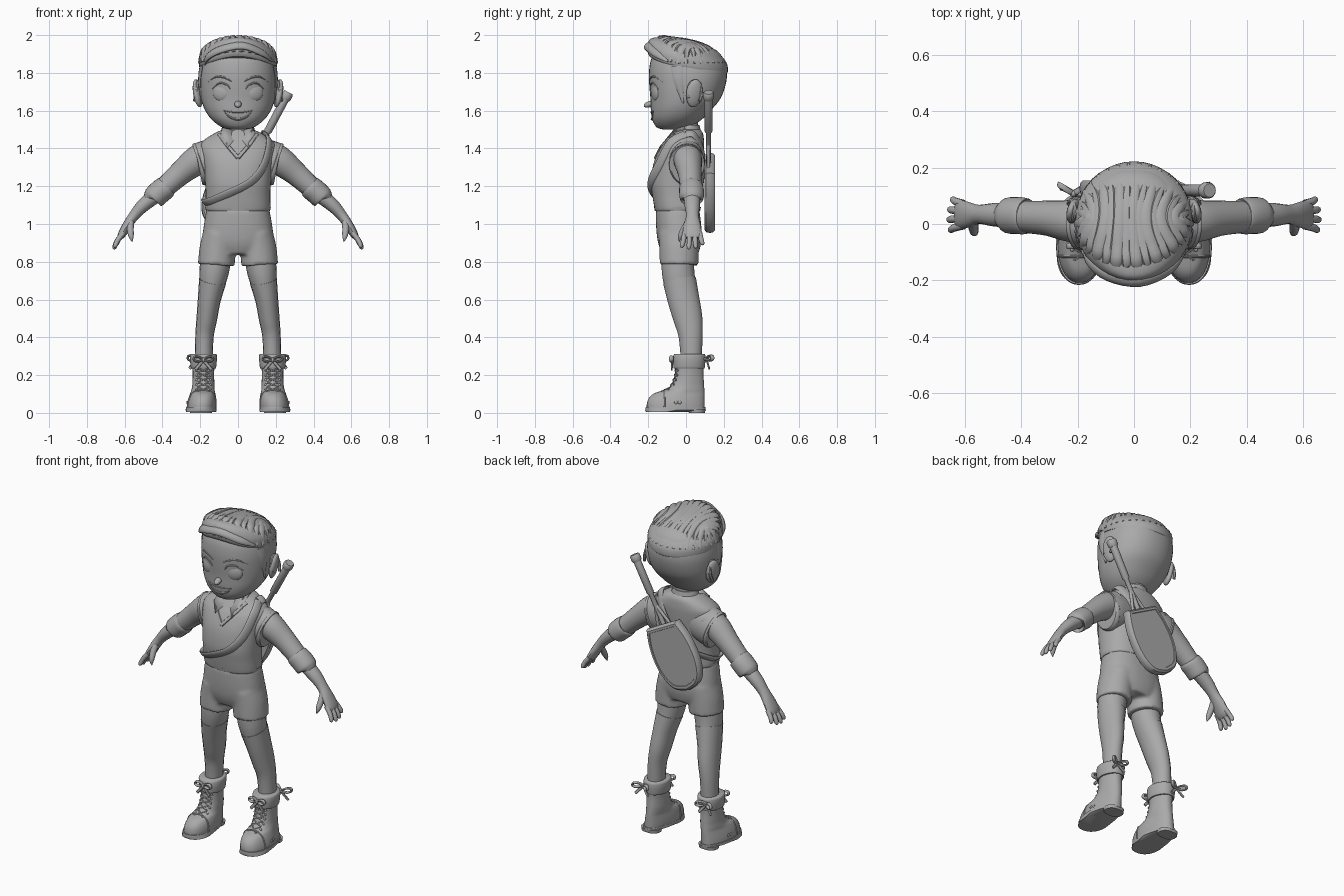
import bpy, bmesh
from math import sin, cos, pi, radians, sqrt
from mathutils import Vector, Matrix
from mathutils.bvhtree import BVHTree

old = bpy.data.objects.get("Cube")
if old:
    bpy.data.objects.remove(old)

clay = bpy.data.materials.new("plain_grey")
clay.use_nodes = True
GREY = (0.4, 0.4, 0.4, 1)
clay.diffuse_color = GREY
clay.node_tree.nodes["Principled BSDF"].inputs["Base Color"].default_value = GREY


def finish(name, bm, mirror=False, angle=40):
    """Turn a bmesh into a shaded, optionally mirrored, object."""
    bmesh.ops.recalc_face_normals(bm, faces=bm.faces)
    me = bpy.data.meshes.new(name)
    bm.to_mesh(me)
    bm.free()
    me.materials.append(clay)
    me.shade_smooth()
    me.set_sharp_from_angle(angle=radians(angle))
    ob = bpy.data.objects.new(name, me)
    bpy.context.collection.objects.link(ob)
    if mirror:
        ob.modifiers.new("mirror", "MIRROR")
    return ob


def spline(rows, steps):
    """Catmull-Rom interpolation of rows of numbers."""
    rows = [Vector(r) for r in rows]
    out = []
    for i in range(len(rows) - 1):
        a, b, c, d = rows[max(i - 1, 0)], rows[i], rows[i + 1], rows[min(i + 2, len(rows) - 1)]
        for k in range(steps):
            t = k / steps
            out.append(b + (c - a) * (t / 2) + (a * 2 - b * 5 + c * 4 - d) * (t * t / 2)
                       + (b * 3 - a - c * 3 + d) * (t ** 3 / 2))
    return out + [rows[-1]]


def skin(bm, rings):
    """Join rings of points with quads and close both ends."""
    loops = [[bm.verts.new(p) for p in ring] for ring in rings]
    n = len(loops[0])
    for lo, hi in zip(loops, loops[1:]):
        for i in range(n):
            bm.faces.new((lo[i], lo[(i + 1) % n], hi[(i + 1) % n], hi[i]))
    bm.faces.new(loops[0])
    bm.faces.new(loops[-1])


def loft(name, rows, mirror=False, hub=None, sides=16, steps=4, bm=None):
    """Tube through rows (x, y, z, radius_a, radius_b); b faces away from hub, or along y."""
    path = spline(rows, steps)
    pts = [Vector(r[:3]) for r in path]
    rings = []
    for i, p in enumerate(pts):
        t = (pts[min(i + 1, len(pts) - 1)] - pts[max(i - 1, 0)]).normalized()
        ref = p - Vector(hub) if hub else Vector((0, 1, 0))
        a = ref.cross(t).normalized()
        b = t.cross(a)
        ra, rb = max(path[i][3], .001), max(path[i][4], .001)
        rings.append([p + a * ra * cos(2 * pi * k / sides) + b * rb * sin(2 * pi * k / sides)
                      for k in range(sides)])
    own = bm is None
    bm = bmesh.new() if own else bm
    skin(bm, rings)
    return finish(name, bm, mirror) if own else None


def stack(name, rows, cx=0.0, power=2.0, heel=0.0, warp=None, mirror=False, sides=40, steps=4, bm=None):
    """Horizontal slices (z, y_front, y_back, half_width), from bottom to top."""
    rings = []
    for z, yf, yb, rx in spline(rows, steps):
        ring = []
        for k in range(sides):
            c, s = cos(2 * pi * k / sides), sin(2 * pi * k / sides)
            c, s = [abs(v) ** (2 / power) * (1 if v > 0 else -1) for v in (c, s)]
            p = Vector((cx + c * rx * (1 - heel * max(s, 0)), (yf + yb) / 2 + s * (yb - yf) / 2, z))
            ring.append(warp(p) if warp else p)
        rings.append(ring)
    own = bm is None
    bm = bmesh.new() if own else bm
    skin(bm, rings)
    return finish(name, bm, mirror) if own else None


def ball(name, loc, size, rot=(0, 0, 0), mirror=False):
    bm = bmesh.new()
    bmesh.ops.create_uvsphere(bm, u_segments=24, v_segments=14, radius=1)
    turn = Matrix.Rotation(rot[0], 4, "X") @ Matrix.Rotation(rot[1], 4, "Y") @ Matrix.Rotation(rot[2], 4, "Z")
    bm.transform(Matrix.Translation(loc) @ turn @ Matrix.Diagonal((*size, 1)))
    return finish(name, bm, mirror)


def tree(ob):
    return BVHTree.FromPolygons([v.co for v in ob.data.vertices], [p.vertices for p in ob.data.polygons])


def on_front(surf, x, z, off=0.0):
    hit = surf.ray_cast(Vector((x, -1, z)), Vector((0, 1, 0)))[0]
    return (x, (hit.y if hit else -.1) - off, z)


def around(surf, hub, p, off):
    """Move p along its line from hub until it lies on the outside of a surface."""
    d = (Vector(p) - Vector(hub)).normalized()
    hit = surf.ray_cast(Vector(hub) + d, -d)[0]
    return (hit if hit else Vector(hub) + d * .2) + d * off


# Head, face and ears
HEAD = (0, 0, 1.75)
head = stack("head", [(1.5, -.12, -.02, .04), (1.512, -.155, .02, .085), (1.55, -.178, .08, .137),
                      (1.6, -.186, .13, .173), (1.66, -.188, .18, .195), (1.73, -.194, .208, .204),
                      (1.8, -.196, .217, .204), (1.87, -.185, .2, .188), (1.92, -.15, .16, .15),
                      (1.955, -.07, .08, .07)], power=2.15)
face = tree(head)
loft("neck", [(0, .01, 1.42, .075, .07), (0, .005, 1.5, .065, .062), (0, 0, 1.56, .065, .062)])
ball("nose", (0, -.195, 1.634), (.019, .03, .016), (.35, 0, 0))
ball("eyes", (.09, -.161, 1.695), (.046, .018, .045), (0, 0, .35), True)


def face_line(name, pts, r, mirror=False):
    loft(name, [(*on_front(face, x, z), r * w, r * w) for x, z, w in pts], mirror, HEAD, 8)


face_line("upper_eyelids", [(.04, 1.71, .4), (.06, 1.737, 1), (.1, 1.746, 1), (.138, 1.715, .5)], .005, True)
face_line("eyebrows", [(.035, 1.757, .6), (.08, 1.778, 1.2), (.12, 1.778, 1), (.16, 1.752, .3)], .0045, True)
face_line("upper_lip", [(-.08, 1.603, .4), (-.04, 1.594, 1), (0, 1.592, 1), (.04, 1.594, 1), (.08, 1.603, .4)], .004)
face_line("lower_lip", [(-.075, 1.6, .4), (-.045, 1.568, 1), (0, 1.555, 1.5), (.045, 1.568, 1), (.075, 1.6, .4)], .005)
ball("ears", (.213, .045, 1.692), (.022, .045, .075), (-.12, .15, .3), True)
rim = [(.222 - .012 * sin(a), .047 + .036 * cos(a), 1.695 + .062 * sin(a), .009, .009)
       for a in [pi * (k / 5 - .25) for k in range(8)]]
loft("ear_rims", rim, True, (.1, .045, 1.69), 8)
burn = [around(face, HEAD, p, .003) for p in [(.2, -.05, 1.84), (.2, -.04, 1.76), (.19, -.015, 1.64)]]
loft("sideburns", [(*p, w, .006) for p, w in zip(burn, (.033, .026, .004))], True, HEAD, 8)


# Hair: swept cap, overlapping strands and a raised fringe
def hairline(p):
    p.z += -.16 * p.y + .03 * max(0, -p.y / .2) ** 4
    return p


cap = stack("hair_cap", [(1.83, -.194, .216, .204), (1.845, -.203, .222, .207), (1.885, -.203, .216, .204),
                         (1.928, -.187, .178, .174), (1.956, -.147, .115, .125), (1.968, -.09, .05, .06)], warp=hairline)
scalp = tree(cap)


def strand(start, bend, end, width):
    rows = []
    for k in range(11):
        t = k / 10
        p, q = [a * (1 - t) ** 2 + b * 2 * t * (1 - t) + c * t * t for a, b, c in zip(start, bend, end)]
        up = sqrt(max(0, 1 - p * p - q * q)) + .48 + .32 * max(0, -q) ** 2
        hit = around(scalp, HEAD, Vector(HEAD) + Vector((p, q, up)), .001)
        w = sin(pi * (.1 + .86 * t)) ** .7
        rows.append((*hit, width * w, .013 * w))
    loft("hair_strand", rows, hub=HEAD, sides=8, steps=2)


for i in range(16):
    f = i / 15
    a, b = pi * (1.0 + f), pi * (.93 - .86 * f)
    strand((cos(a), sin(a)), (cos(a) * .75 - .25 * sin(pi * f), .1), (cos(b), sin(b)), (.03, .022)[i % 2])
lock = [(.185, -.1, 1.865, .006), (.13, -.16, 1.905, .018), (.02, -.188, 1.93, .02),
        (-.09, -.175, 1.915, .02), (-.16, -.125, 1.88, .018), (-.192, -.07, 1.84, .005)]
loft("fringe", [(*around(scalp, HEAD, r[:3], .002), r[3] * 1.2, r[3] * .7) for r in lock], hub=HEAD, sides=12)

# Vest with collar, neckline and armholes
CHEST = (0, -.04, 1.3)
vest = stack("vest", [(1.07, -.162, .07, .166), (1.085, -.167, .075, .172), (1.15, -.178, .075, .171),
                      (1.22, -.186, .08, .174), (1.32, -.172, .09, .184), (1.4, -.138, .095, .2),
                      (1.44, -.11, .095, .185), (1.48, -.08, .09, .125), (1.5, -.06, .075, .08)], power=2.3)
body = tree(vest)
loft("vest_shoulders", [(.09, 0, 1.345, .11, .085), (.16, .003, 1.33, .114, .092), (.2, .005, 1.316, .112, .09)],
     True, sides=28)
loft("armhole_trim", [(.188, .005, 1.32, .108, .088), (.194, .005, 1.318, .116, .095), (.206, .005, 1.314, .115, .093),
                      (.21, .005, 1.313, .106, .086)], True, sides=28, steps=2)
loft("neckline_trim", [(*on_front(body, x, z), .011, .008) for x, z in [(.1, 1.475), (.06, 1.42), (.0, 1.35)]],
     True, CHEST, 8)
loft("waistband", [(0, -.045, 1.07, .17, .12), (0, -.045, 1.09, .174, .124)], sides=40)
bm = bmesh.new()
flap = [bm.verts.new(p) for p in [(.005, -.085, 1.465), on_front(body, .055, 1.405, .012),
                                  on_front(body, .095, 1.455, .012), (.085, -.01, 1.515), (.06, -.045, 1.525)]]
bm.faces.new(flap)
collar = finish("collar_flaps", bm, True)
collar.modifiers.new("thickness", "SOLIDIFY").thickness = .012
loft("collar_band", [(0, .005, 1.485, .085, .075), (0, .005, 1.525, .072, .066)], sides=28)

# Shorts, blended from hips and two legs
bm = bmesh.new()
stack("", [(.84, -.125, .065, .14), (.9, -.148, .08, .185), (.98, -.158, .082, .183), (1.08, -.16, .07, .166)],
      power=2.3, bm=bm)
for s in (1, -1):
    loft("", [(.095 * s, -.037, .95, .09, .108), (.108 * s, -.036, .87, .096, .105), (.115 * s, -.036, .782, .098, .104)],
         sides=24, bm=bm)
shorts = finish("shorts", bm)
fuse = shorts.modifiers.new("fuse", "REMESH")
fuse.mode, fuse.voxel_size, fuse.use_smooth_shade = "VOXEL", .01, True
soft = shorts.modifiers.new("soften", "SMOOTH")
soft.factor, soft.iterations = .5, 6

# Legs and stockings
loft("thighs", [(.112, -.045, .86, .085, .085), (.126, -.042, .75, .078, .086), (.138, -.03, .67, .066, .083)], True)
loft("stockings", [(.134, -.034, .7, .073, .088), (.152, -.013, .6, .061, .084), (.165, .01, .5, .055, .077),
                   (.177, .024, .41, .049, .064), (.182, .028, .28, .047, .055)], True)

# Boots with soles, cuffs, toe caps, laces and bows
boot = [(.02, -.208, .098, .078), (.05, -.207, .098, .078), (.08, -.195, .098, .073), (.105, -.165, .098, .066),
        (.125, -.105, .097, .061), (.16, -.073, .095, .058), (.22, -.057, .092, .057), (.3, -.058, .098, .063)]


def lean(p):
    p.x -= .012 * min(1, p.z / .15)
    return p


uppers = stack("boots", boot, .195, 2.3, .25, lean, True)
shoe = tree(uppers)
stack("soles", [(.004, -.211, .0, .079), (.014, -.216, .105, .082), (.03, -.213, .103, .081)], .195, 2.3, .25, None, True, steps=1)
stack("heels", [(0, .015, .1, .058), (.02, .01, .104, .06)], .195, 2.6, .1, None, True, steps=1)
stack("boot_cuffs", [(.235, -.064, .097, .064), (.245, -.067, .1, .068), (.3, -.068, .104, .072), (.312, -.06, .098, .066)],
      .183, 2.2, .1, None, True, steps=2)
seam = [around(shoe, (.195, -.1, .02), (.195 + .08 * cos(a), -.115, .02 + .1 * sin(a)), .0) for a in
        [pi * k / 8 for k in range(9)]]
loft("toe_cap_seam", [(*p, .005, .005) for p in seam], True, (.195, -.1, 0), 8, 2)
for k in range(5):
    z = .125 + k * .025
    for d in (1, -1):
        ends = [on_front(shoe, .183 + e * .03, z + d * e * .011, .001) for e in (-1, 0, 1)]
        loft("lace", [(*p, .004, .004) for p in ends], True, None, 6, 2)
        ball("eyelet", on_front(shoe, .183 + d * .036, z, 0), (.007, .005, .007), mirror=True)
for k in range(2):
    ball("side_stud", around(shoe, (.195, -.05, .055), (.3, -.055 + k * .03, .055), 0), (.005, .009, .009), mirror=True)


def bow(name, c, size, y):
    """Two flat loops and two tails around a knot, swept towards y."""
    x, cy, z = c
    ball(name + "_knot", c, (size * .3, size * .3, size * .3), mirror=True)
    for d in (1, -1):
        ring = [(0, 0), (.5, .35), (1.1, .4), (1.2, 0), (.7, -.2), (0, 0)]
        loft(name + "_loop", [(x + d * size * u, cy + y * size * u, z + size * v, .006, .011) for u, v in ring], True, None, 8)
        loft(name + "_tail", [(x + d * size * u, cy + y * size * u * .6, z - size * u * 1.2, .009, .005) for u in (0, .5, 1)],
             True, None, 8)


bow("front_bow", (.183, -.073, .28), .042, -.1)
bow("back_bow", (.215, .108, .285), .042, .6)

# Arms: sleeves, rolled cuffs, forearms and hands
loft("sleeves", [(.15, .01, 1.375, .075, .075), (.22, .01, 1.335, .077, .075), (.3, .02, 1.272, .064, .063),
                 (.38, .025, 1.2, .056, .057), (.425, .03, 1.16, .053, .055)], True, sides=24)
loft("sleeve_cuffs", [(.375, .027, 1.2, .05, .053), (.382, .027, 1.194, .061, .063), (.41, .03, 1.173, .063, .066),
                      (.447, .03, 1.138, .06, .063), (.452, .03, 1.132, .045, .048)], True, sides=24)
loft("forearms", [(.42, .03, 1.165, .043, .046), (.5, .033, 1.1, .036, .041), (.55, .034, 1.045, .028, .034),
                  (.585, .033, .995, .025, .045), (.615, .033, .945, .021, .051), (.628, .033, .925, .013, .045)], True)
for k in range(4):
    y, reach = -.006 + k * .026, (.9, 1, .95, .75)[k]
    tip = y + (k - 1.5) * .01
    loft("finger", [(.605, y, .955, .014, .014), (.605 + .035 * reach, (y + tip) / 2, .955 - .045 * reach, .0135, .0135),
                    (.605 + .05 * reach, tip, .955 - .08 * reach, .011, .011),
                    (.605 + .053 * reach, tip, .955 - .09 * reach, .001, .001)], True, sides=10)
loft("thumbs", [(.567, .02, 1.02, .018, .02), (.57, -.008, .977, .018, .018), (.566, -.03, .935, .014, .014),
                (.56, -.036, .905, .001, .001)], True, sides=10)

# Carrying strap around the torso
route = [(.165, .0, 1.5), (.165, -.08, 1.43), (.13, -.14, 1.31), (.06, -.17, 1.23), (-.05, -.17, 1.17), (-.15, -.12, 1.12),
         (-.18, -.03, 1.11), (-.14, .06, 1.14), (-.04, .08, 1.2), (.08, .08, 1.36), (.15, .05, 1.48), (.165, .0, 1.5)]
loft("strap", [(*around(body, CHEST, p, .006), .026, .009) for p in route], hub=CHEST, sides=12, steps=5)

# Racket in its cover, slung across the back
half = spline([(0, -.22), (.08, -.198), (.128, -.14), (.152, -.04), (.145, .08), (.115, .18)], 4)
outline = [(p[0], p[1]) for p in half] + [(-p[0], p[1]) for p in reversed(half[1:])]
place = Matrix.Translation((-.015, .127, 1.165)) @ Matrix.Rotation(radians(28), 4, "Y")
bm = bmesh.new()
skin(bm, [[Vector((u * f, y, v * f)) for u, v in outline]
          for f, y in [(.93, -.028), (.98, -.02), (1, 0), (.98, .018), (.93, .027), (.86, .027), (.85, .022)]])
bm.transform(place)
finish("racket_cover", bm, angle=35)


def along(name, rows):
    loft(name, [(*(place @ Vector((u, -.008, v))), r, r) for u, v, r in rows], steps=1)


along("racket_shaft", [(0, .18, .013), (0, .36, .014), (0, .37, .021), (0, .57, .022)])
along("racket_handle_end", [(0, .56, .024), (0, .57, .029), (0, .595, .029), (0, .603, .024)])
for d in (1, -1):
    along("racket_throat", [(d * .05, .16, .009), (0, .3, .01)])
